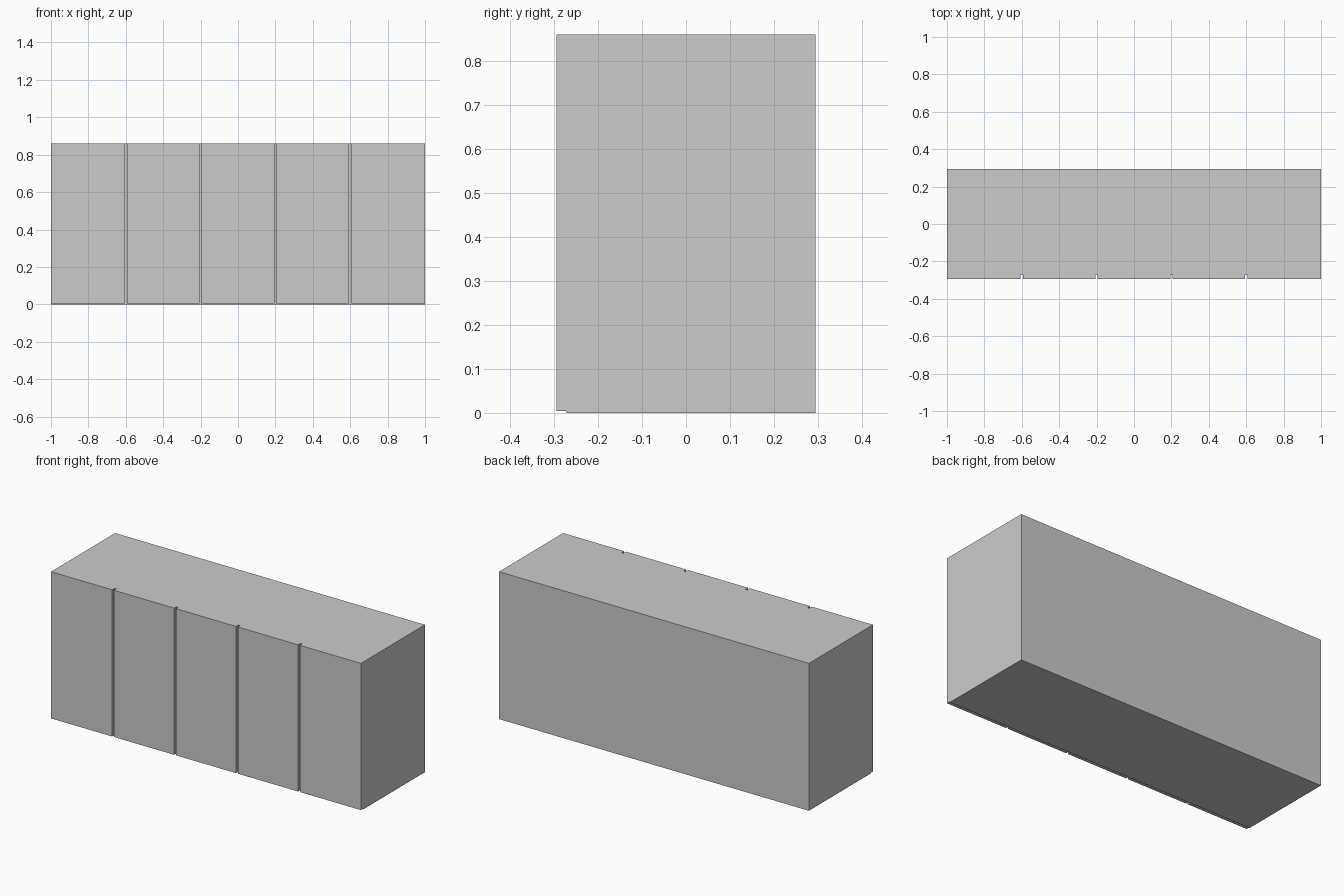
import bpy

if "Cube" in bpy.data.objects:
    bpy.data.objects.remove(bpy.data.objects["Cube"])


def box(name, x, y, z):
    """Box from (min, max) ranges on each axis."""
    bpy.ops.mesh.primitive_cube_add(
        size=1, location=[(a + b) / 2 for a, b in (x, y, z)])
    ob = bpy.context.object
    ob.name = name
    ob.scale = [b - a for a, b in (x, y, z)]
    bpy.ops.object.transform_apply(location=False, rotation=False, scale=True)
    return ob


HEIGHT = 0.86
FRONT, BACK = -0.295, 0.295
DOOR_BACK = -0.272
DOORS = 5
PITCH = 2 / DOORS
HALF_GAP = 0.006

# Cabinet carcass
box("cabinet_body", (-1, 1), (DOOR_BACK, BACK), (0, HEIGHT))

# Row of flat doors: gaps between neighbours, flush at the cabinet ends
for i in range(DOORS):
    left = -1 + i * PITCH + (HALF_GAP if i > 0 else 0)
    right = -1 + (i + 1) * PITCH - (HALF_GAP if i < DOORS - 1 else 0)
    box(f"door_{i + 1}", (left, right), (FRONT, DOOR_BACK), (0.004, HEIGHT))
